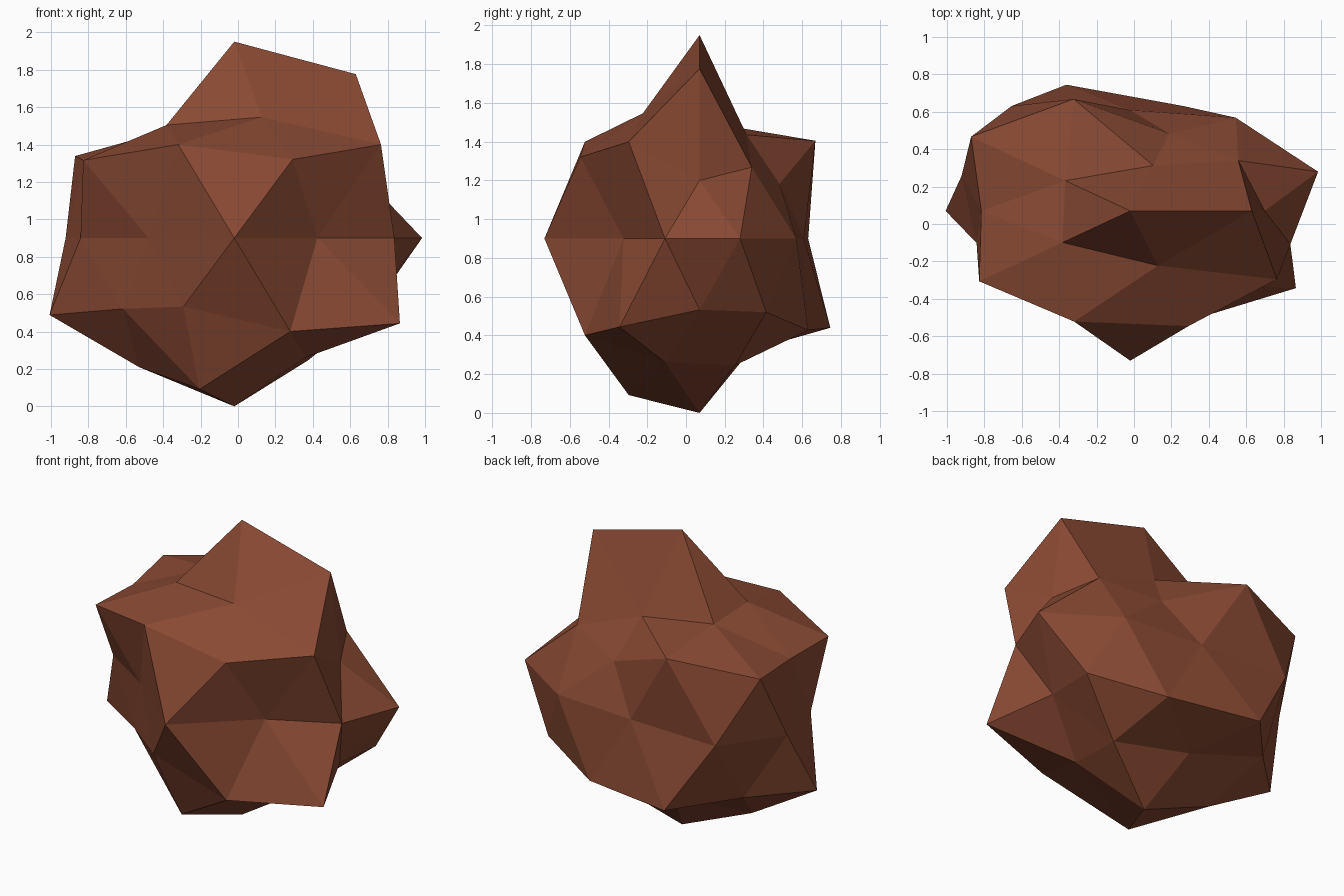
import bpy
import bmesh
import math

default_cube = bpy.data.objects.get("Cube")
if default_cube:
    bpy.data.objects.remove(default_cube, do_unlink=True)

# Reddish brown rock colour
brown = bpy.data.materials.new("reddish_brown")
brown.use_nodes = True
colour = (0.25, 0.067, 0.033, 1)
brown.diffuse_color = colour
shader = brown.node_tree.nodes["Principled BSDF"]
shader.inputs["Base Color"].default_value = colour
shader.inputs["Roughness"].default_value = 0.9

# How far each point bulges out, ring by ring from bottom to top,
# counter-clockwise from +x within each ring
BULGES = [
    0.9,
    0.77, 0.68, 0.81, 0.95, 0.75,
    0.7, 0.9, 0.81, 0.72, 0.95,
    0.85, 1.03, 0.92, 0.82, 1.02,
    0.88, 0.8, 0.7, 0.9, 0.79, 0.72, 0.65, 1.04, 0.63, 0.75,
    0.67, 0.63, 0.98, 0.93, 0.94,
    0.7, 0.96, 0.78, 0.95, 0.95,
    1.03, 0.63, 0.68, 0.71, 0.76,
    1.05,
]
STRETCH = (1.2, 0.77, 1.0)
CENTRE = (-0.02, 0.07, 0.9)


def ring_order(vert):
    """Sort key: height of the ring, then angle around it."""
    angle = round(math.degrees(math.atan2(vert.co.y, vert.co.x))) % 360
    return round(vert.co.z, 1), angle


# Boulder: a faceted sphere pushed in and out, then stretched
bm = bmesh.new()
bmesh.ops.create_icosphere(bm, subdivisions=2, radius=1)
for vert, bulge in zip(sorted(bm.verts, key=ring_order), BULGES):
    direction = vert.co.normalized()
    vert.co = [c + d * s * bulge for c, d, s in zip(CENTRE, direction, STRETCH)]
bmesh.ops.recalc_face_normals(bm, faces=bm.faces)

mesh = bpy.data.meshes.new("boulder")
bm.to_mesh(mesh)
bm.free()
mesh.materials.append(brown)
boulder = bpy.data.objects.new("boulder", mesh)
bpy.context.collection.objects.link(boulder)
